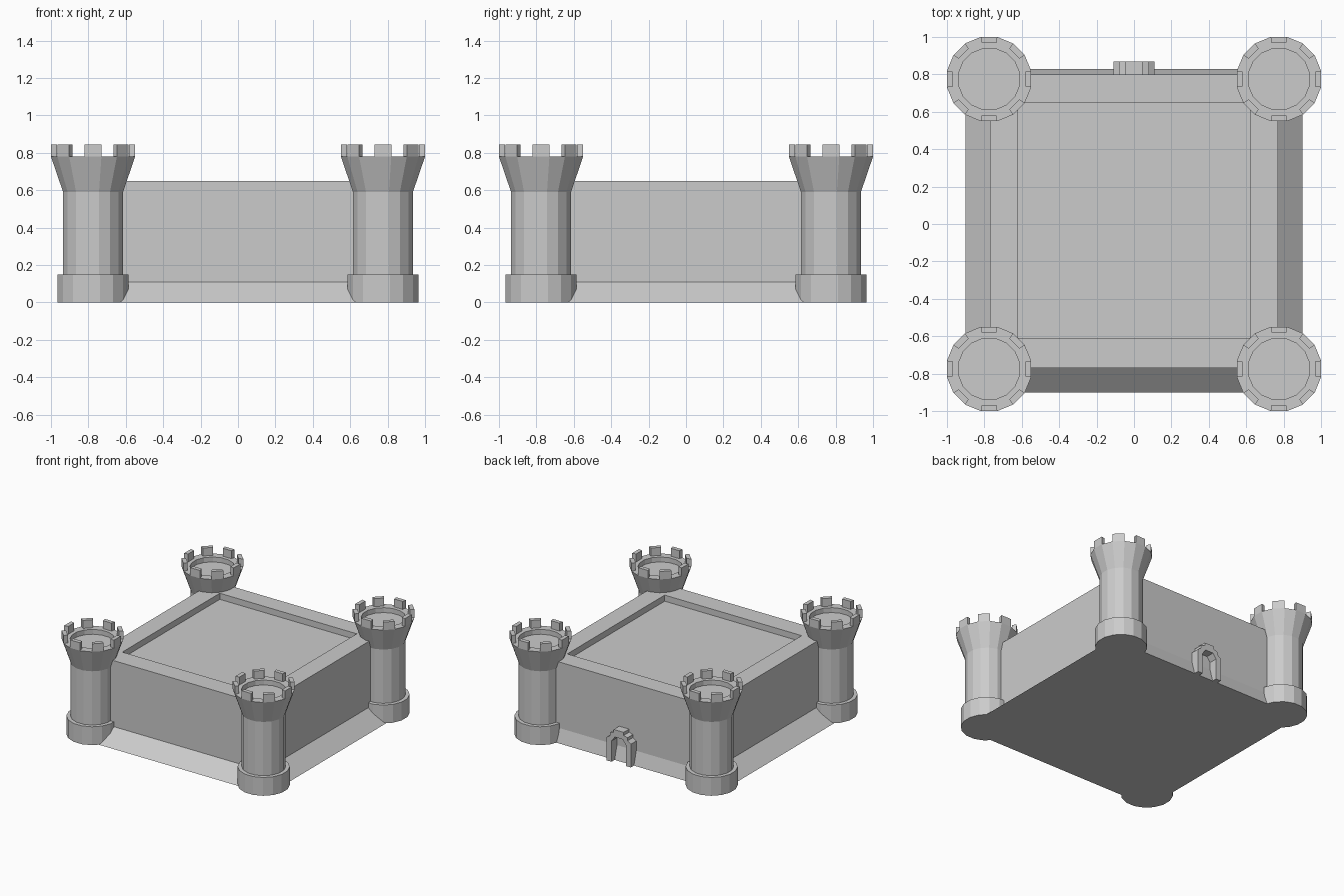
import bpy, bmesh, math

if "Cube" in bpy.data.objects:
    bpy.data.objects.remove(bpy.data.objects["Cube"])

TOWER = 0.775      # tower centre offset from the middle
SIDES = 16


def add_object(name, bm, location=(0, 0, 0)):
    bmesh.ops.recalc_face_normals(bm, faces=bm.faces)
    mesh = bpy.data.meshes.new(name)
    bm.to_mesh(mesh)
    bm.free()
    obj = bpy.data.objects.new(name, mesh)
    obj.location = location
    bpy.context.collection.objects.link(obj)
    return obj


def loft(bm, rings):
    """Join equal-length rings of points and cap both ends."""
    loops = [[bm.verts.new(p) for p in ring] for ring in rings]
    n = len(loops[0])
    for a, b in zip(loops, loops[1:]):
        for i in range(n):
            j = (i + 1) % n
            bm.faces.new((a[i], a[j], b[j], b[i]))
    bm.faces.new(loops[0][::-1])
    bm.faces.new(loops[-1])


def rect(x, y0, y1, z):
    return [(-x, y0, z), (x, y0, z), (x, y1, z), (-x, y1, z)]


def polar(r, a, z):
    """Point on a 16-sided ring whose flat sides lie at distance r."""
    r /= math.cos(math.pi / SIDES)
    return (r * math.cos(a), r * math.sin(a), z)


def ring(r, z):
    return [polar(r, (i + 0.5) * 2 * math.pi / SIDES, z) for i in range(SIDES)]


# Main keep: sloped plinth, straight walls, sunken roof
bm = bmesh.new()
loft(bm, [rect(0.90, -0.90, 0.83, 0), rect(0.77, -0.77, 0.80, 0.11),
          rect(0.77, -0.77, 0.80, 0.65), rect(0.62, -0.61, 0.65, 0.65),
          rect(0.62, -0.61, 0.65, 0.60)])
add_object("castle_walls", bm)

# Corner towers: base, shaft, flared head with sunken top, eight merlons
profile = [(0.19, 0), (0.19, 0.15), (0.16, 0.15), (0.16, 0.59),
           (0.225, 0.78), (0.163, 0.78), (0.163, 0.74)]
half = math.pi / SIDES
for side_y, fb in ((-1, "front"), (1, "back")):
    for side_x, lr in ((-1, "left"), (1, "right")):
        place = (side_x * TOWER, side_y * TOWER, 0)
        bm = bmesh.new()
        loft(bm, [ring(r, z) for r, z in profile])
        add_object(f"tower_{fb}_{lr}", bm, place)

        bm = bmesh.new()
        for k in range(8):
            a = k * math.pi / 4
            corners = [(0.225, a - half), (0.225, a + half),
                       (0.192, a + half), (0.192, a - half)]
            loft(bm, [[polar(r, t, z) for r, t in corners]
                      for z in (0.78, 0.845)])
        add_object(f"merlons_{fb}_{lr}", bm, place)

# Stepped gate surround on the back wall, one outline with its opening
right = [(0.11, 0), (0.11, 0.19), (0.08, 0.21), (0.08, 0.235),
         (0.045, 0.245), (0.045, 0.27)]
opening = [(0.035, 0.21), (0.065, 0.17), (0.065, 0)]
outline = (right + [(-x, z) for x, z in reversed(right)]
           + [(-x, z) for x, z in reversed(opening)] + opening)
bm = bmesh.new()
loft(bm, [[(x, y, z) for x, z in outline] for y in (0.79, 0.87)])
add_object("gate_surround", bm)
